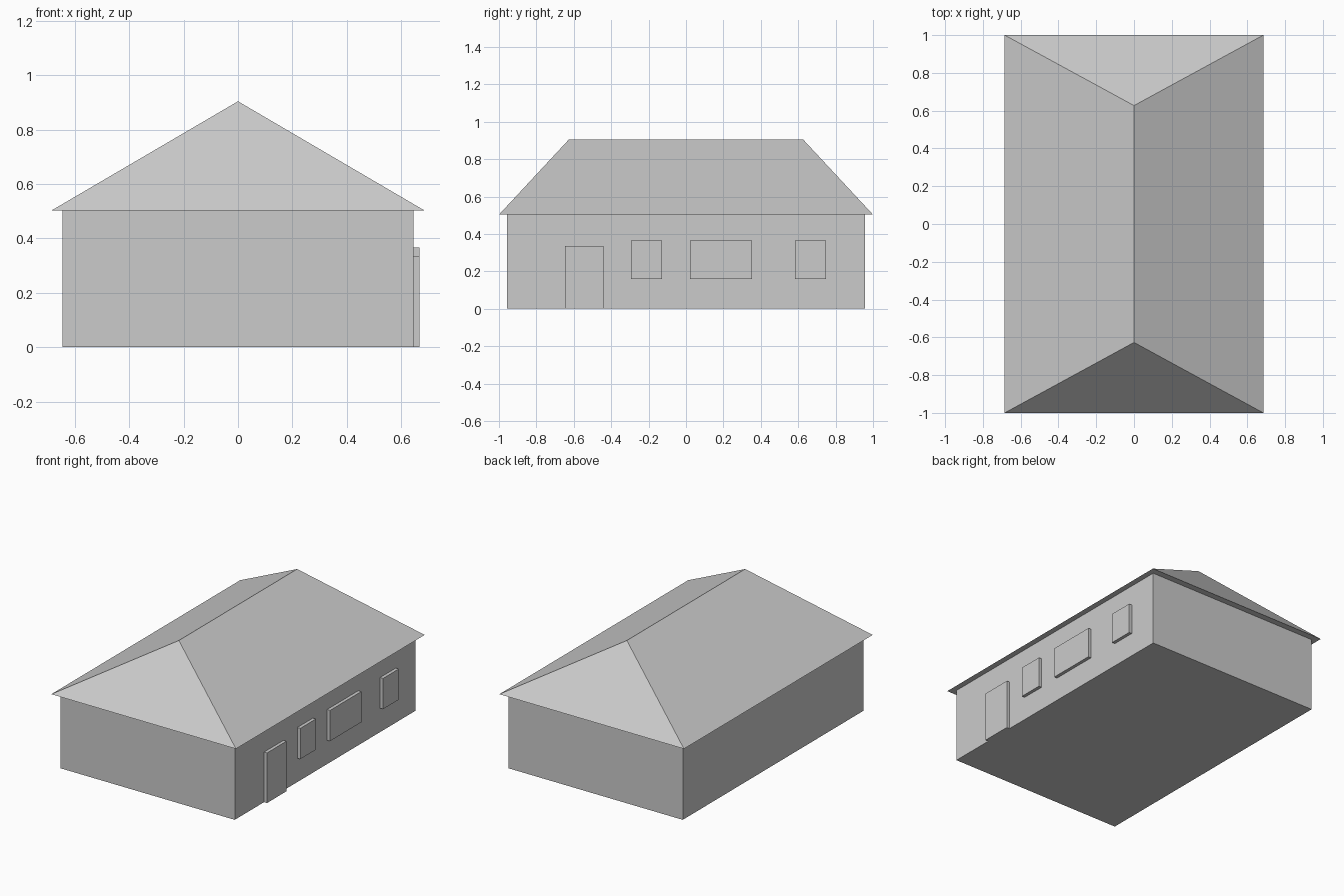
import bpy
import bmesh

if "Cube" in bpy.data.objects:
    bpy.data.objects.remove(bpy.data.objects["Cube"])

EAVE, RIDGE = 0.503, 0.904      # roof heights
WALL_X, WALL_Y = 0.646, 0.957   # wall half sizes
ROOF_X, ROOF_Y = 0.685, 1.0     # eave half sizes
RIDGE_Y = 0.627                 # half length of the ridge


def add_object(name, bm):
    bmesh.ops.recalc_face_normals(bm, faces=bm.faces)
    mesh = bpy.data.meshes.new(name)
    bm.to_mesh(mesh)
    bm.free()
    obj = bpy.data.objects.new(name, mesh)
    bpy.context.collection.objects.link(obj)
    return obj


def box(name, x, y, z):
    """Box spanning the given (low, high) ranges."""
    bm = bmesh.new()
    bmesh.ops.create_cube(bm, size=1)
    for v in bm.verts:
        v.co = [r[0] if c < 0 else r[1] for c, r in zip(v.co, (x, y, z))]
    return add_object(name, bm)


# Walls
box("walls", (-WALL_X, WALL_X), (-WALL_Y, WALL_Y), (0, EAVE))

# Hipped roof with a flat soffit
bm = bmesh.new()
fl, fr, br, bl = [bm.verts.new((sx * ROOF_X, sy * ROOF_Y, EAVE))
                  for sx, sy in ((-1, -1), (1, -1), (1, 1), (-1, 1))]
rf, rb = [bm.verts.new((0, y, RIDGE)) for y in (-RIDGE_Y, RIDGE_Y)]
for face in ((fl, fr, br, bl), (fl, fr, rf), (br, bl, rb),
             (fr, br, rb, rf), (bl, fl, rf, rb)):
    bm.faces.new(face)
add_object("roof", bm)

# Door and windows standing proud of the right wall
PANELS = (
    ("door", (-0.647, -0.441), (0, 0.336)),
    ("front_window", (-0.294, -0.128), (0.16, 0.366)),
    ("wide_window", (0.021, 0.352), (0.16, 0.366)),
    ("back_window", (0.583, 0.749), (0.16, 0.366)),
)
for name, y, z in PANELS:
    box(name, (WALL_X - 0.01, 0.668), y, z)
